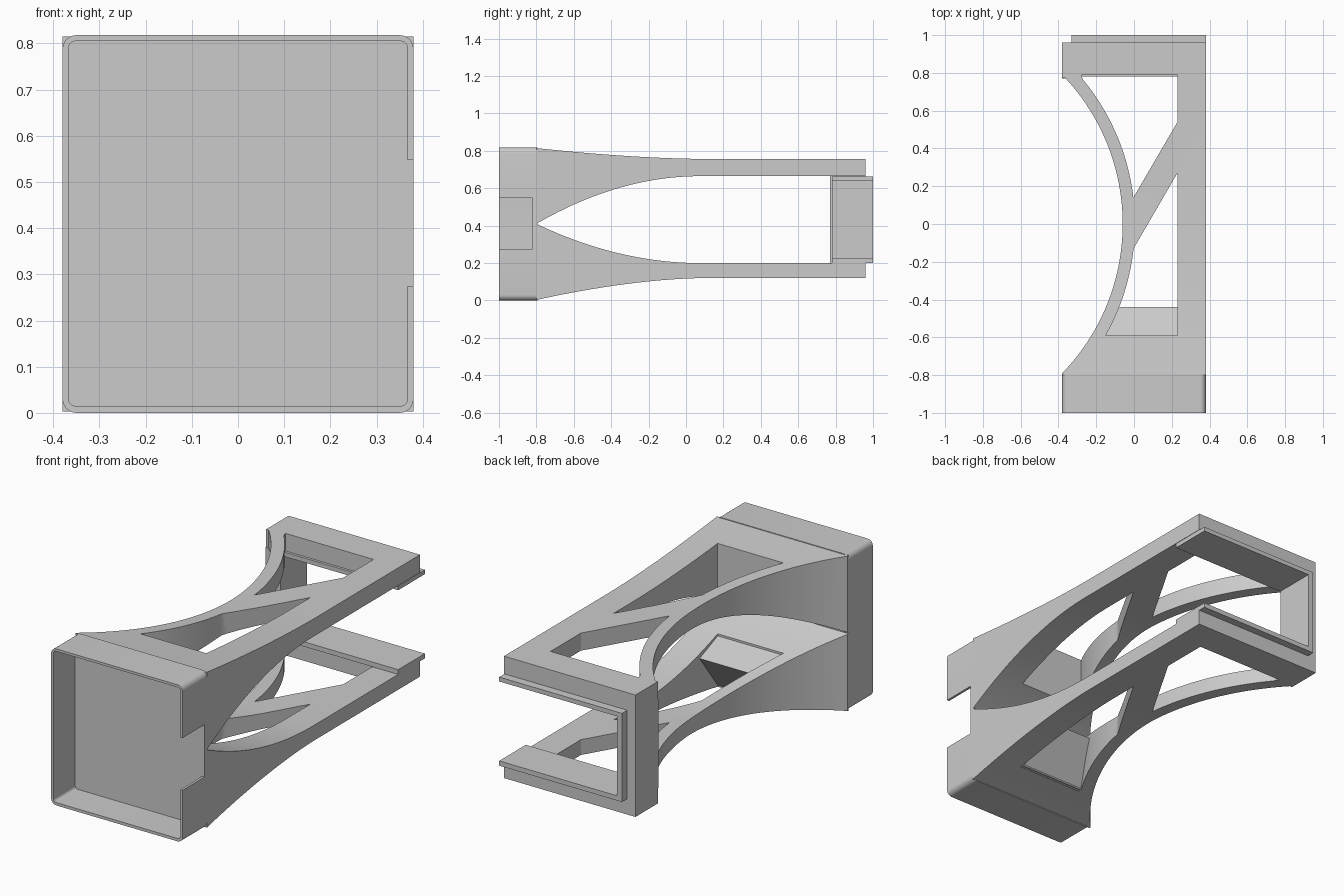
import bpy, bmesh, math

if "Cube" in bpy.data.objects:
    bpy.data.objects.remove(bpy.data.objects["Cube"])


def prism(name, pts, axis, a, b):
    """Extrude a 2D outline along one axis between a and b."""
    place = {'x': lambda p, d: (d, p[0], p[1]),
             'y': lambda p, d: (p[0], d, p[1]),
             'z': lambda p, d: (p[0], p[1], d)}[axis]
    bm = bmesh.new()
    v0 = [bm.verts.new(place(p, a)) for p in pts]
    v1 = [bm.verts.new(place(p, b)) for p in pts]
    bm.faces.new(v0)
    bm.faces.new(v1)
    n = len(pts)
    for i in range(n):
        j = (i + 1) % n
        bm.faces.new((v0[i], v0[j], v1[j], v1[i]))
    bmesh.ops.recalc_face_normals(bm, faces=bm.faces)
    me = bpy.data.meshes.new(name)
    bm.to_mesh(me)
    bm.free()
    ob = bpy.data.objects.new(name, me)
    bpy.context.collection.objects.link(ob)
    return ob


def rect(x0, x1, z0, z1):
    return [(x0, z0), (x1, z0), (x1, z1), (x0, z1)]


def round_rect(x0, x1, z0, z1, r, n=6):
    pts = []
    for cx, cz, s in ((x1 - r, z1 - r, 0), (x0 + r, z1 - r, 90),
                      (x0 + r, z0 + r, 180), (x1 - r, z0 + r, 270)):
        for i in range(n + 1):
            t = math.radians(s + 90 * i / n)
            pts.append((cx + r * math.cos(t), cz + r * math.sin(t)))
    return pts


def cut(ob, cutters):
    bpy.context.view_layer.objects.active = ob
    for c in cutters:
        c.hide_render = True
        m = ob.modifiers.new("cut", 'BOOLEAN')
        m.operation = 'DIFFERENCE'
        m.solver = 'EXACT'
        m.object = c
        bpy.ops.object.modifier_apply(modifier=m.name)
        bpy.data.objects.remove(c)


def smooth(ob):
    bpy.ops.object.select_all(action='DESELECT')
    ob.select_set(True)
    bpy.context.view_layer.objects.active = ob
    bpy.ops.object.shade_smooth_by_angle(angle=math.radians(25))


W = 0.38
CX = -1.195  # centre of the big side arc


def arc(r, y0, y1, n=32):
    out = []
    for i in range(n + 1):
        y = y0 + (y1 - y0) * i / n
        out.append((CX + math.sqrt(r * r - y * y), y))
    return out


def taper(z_flat, z_front, y_flat, p, n=24):
    """Curve from the front (y=-0.8) easing to a flat arm."""
    out = []
    for i in range(n + 1):
        y = -0.8 + (y_flat + 0.8) * i / n
        t = (y_flat - y) / (y_flat + 0.8)
        out.append((y, z_flat + (z_front - z_flat) * t ** p))
    return out


# forked body: side outline with the tapering arms
top = taper(0.757, 0.815, 0.1, 1.7) + [(0.96, 0.757), (0.96, 0.665)]
inner_top = taper(0.665, 0.41, 0.08, 2.0)[::-1]
inner_low = taper(0.2, 0.41, 0.08, 2.0)[1:]
low = [(0.96, 0.2), (0.96, 0.12)] + taper(0.12, 0.003, 0.1, 1.7)[::-1]
body = prism("forked_body", top + inner_top + inner_low + low, 'x', -W, W)

# side arc and the two slanted windows through both arms
side_cut = prism("side_cut", [(-0.6, -0.79)] + arc(1.135, -0.79, 0.775, 56)
                 + [(-0.6, 0.775)], 'z', -0.2, 1.1)
front_win = prism("front_window_cut", arc(1.2, -0.59, -0.13, 20)
                  + [(0.23, 0.27), (0.23, -0.59)], 'z', -0.2, 1.1)
rear_win = prism("rear_window_cut", arc(1.2, 0.14, 0.765, 24)
                 + [(-0.28, 0.79), (0.23, 0.79), (0.23, 0.54)], 'z', -0.2, 1.1)
cut(body, [side_cut, front_win, rear_win])
smooth(body)

# sloped end wall inside the lower front window
prism("window_slope", [(-0.6, 0.04), (-0.44, 0.25), (-0.52, 0.282), (-0.6, 0.315)],
      'x', -0.145, 0.235)

# hollow front cup with rounded edges and a notch in the right wall
cup = prism("front_cup", round_rect(-W, W, 0, 0.818, 0.03), 'y', -1, -0.795)
cavity = prism("cavity_cut", round_rect(-0.367, 0.367, 0.015, 0.805, 0.015),
               'y', -1.1, -0.82)
notch = prism("notch_cut", rect(-1.1, -0.82, 0.275, 0.548), 'x', 0.3, 0.5)
cut(cup, [cavity, notch])
smooth(cup)

# rear post joining the two arms on the left
prism("rear_post", rect(-W, -0.33, 0.2, 0.665), 'y', 0.77, 0.96)

# C-shaped lip lining the rear opening and sticking out behind
a, b, c, d = -0.33, -0.30, 0.2, 0.663
prism("rear_lip", [(W, c), (a, c), (a, d), (W, d), (W, 0.64),
                   (b, 0.64), (b, 0.225), (W, 0.225)], 'y', 0.78, 1.0)
